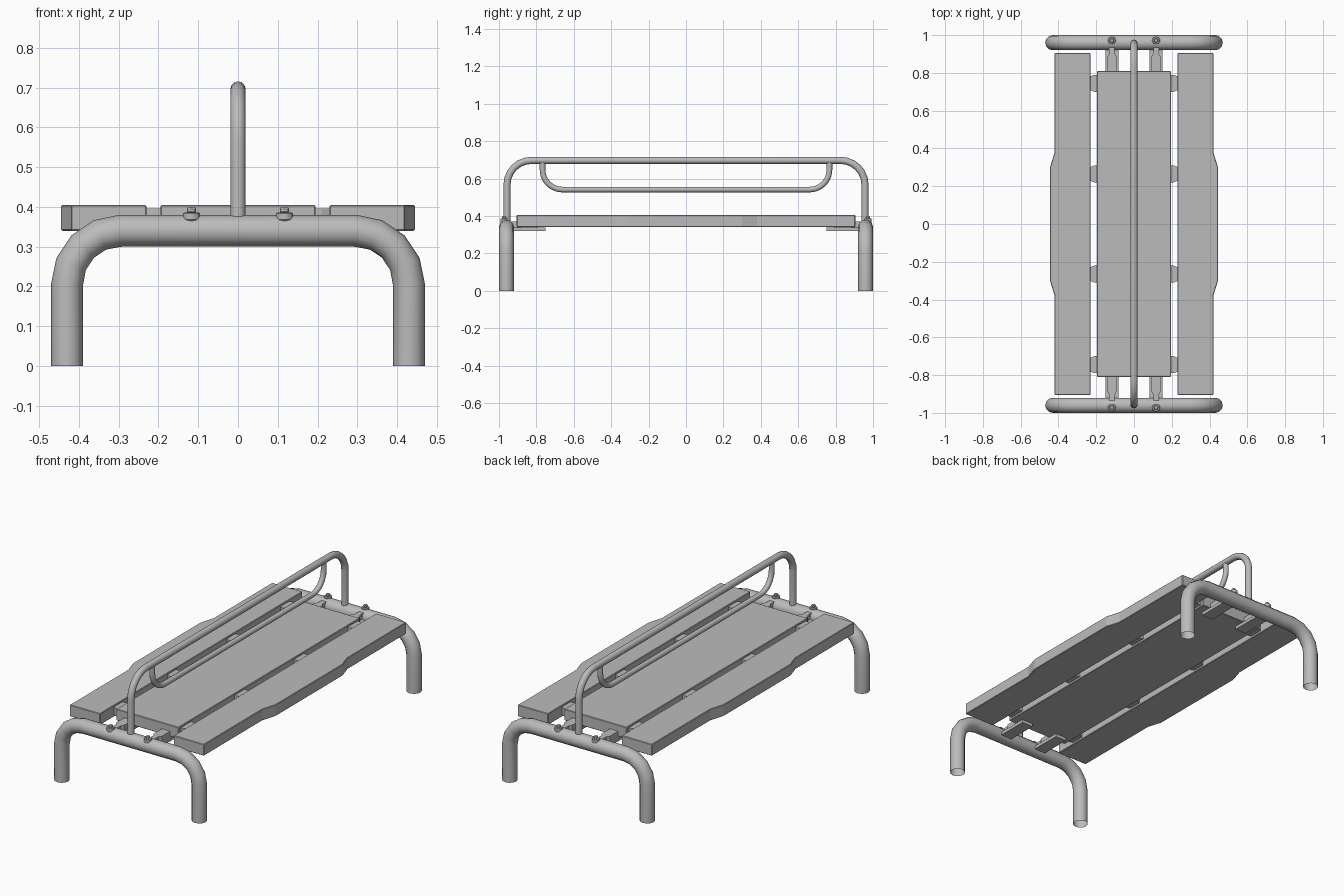
import bpy, bmesh, math
from mathutils import Vector

cube = bpy.data.objects.get("Cube")
if cube:
    bpy.data.objects.remove(cube, do_unlink=True)

GREY = (0.5, 0.5, 0.5, 1)
grey = bpy.data.materials.new("plain grey")
grey.use_nodes = True
grey.diffuse_color = GREY
grey.node_tree.nodes["Principled BSDF"].inputs["Base Color"].default_value = GREY


def select(obj):
    bpy.ops.object.select_all(action='DESELECT')
    obj.select_set(True)
    bpy.context.view_layer.objects.active = obj


def add(name, data):
    obj = bpy.data.objects.new(name, data)
    bpy.context.collection.objects.link(obj)
    data.materials.append(grey)
    return obj


def rounded(corners, radius, steps):
    """Replace every inner corner of a path by an arc."""
    pts = [Vector(c) for c in corners]
    out = [pts[0]]
    for a, b, c in zip(pts, pts[1:], pts[2:]):
        u, v = (a - b).normalized(), (c - b).normalized()
        centre = b + (u + v) * radius
        for i in range(steps + 1):
            t = math.pi / 2 * i / steps
            out.append(centre - v * radius * math.cos(t) - u * radius * math.sin(t))
    return out + [pts[-1]]


def tube(name, corners, thickness, bend, steps):
    curve = bpy.data.curves.new(name, 'CURVE')
    curve.dimensions = '3D'
    curve.bevel_depth = thickness
    curve.bevel_resolution = 4
    path = rounded(corners, bend, steps)
    spline = curve.splines.new('POLY')
    spline.points.add(len(path) - 1)
    for point, co in zip(spline.points, path):
        point.co = (*co, 1)
    obj = add(name, curve)
    select(obj)
    bpy.ops.object.convert(target='MESH')
    bpy.ops.object.shade_smooth_by_angle(angle=math.radians(45))
    return obj


def prism(name, outline, z0, z1, bevel=0):
    """Extrude an outline seen from above between two heights."""
    bm = bmesh.new()
    face = bm.faces.new([bm.verts.new((x, y, z0)) for x, y in outline])
    top = bmesh.ops.extrude_face_region(bm, geom=[face])
    verts = [g for g in top["geom"] if isinstance(g, bmesh.types.BMVert)]
    bmesh.ops.translate(bm, verts=verts, vec=(0, 0, z1 - z0))
    bmesh.ops.recalc_face_normals(bm, faces=bm.faces)
    mesh = bpy.data.meshes.new(name)
    bm.to_mesh(mesh)
    bm.free()
    obj = add(name, mesh)
    if bevel:
        mod = obj.modifiers.new("soft edges", 'BEVEL')
        mod.width = bevel
        mod.segments = 1
    return obj


def box(x0, x1, y0, y1):
    return [(x0, y0), (x1, y0), (x1, y1), (x0, y1)]


def disc(x, y, radius, sides):
    turn = 2 * math.pi / sides
    return [(x + radius * math.cos(i * turn), y + radius * math.sin(i * turn))
            for i in range(sides)]


# Centre board and the two side boards with a widened middle
prism("centre_board", box(-0.195, 0.195, -0.81, 0.81), 0.34, 0.405, 0.003)
for side, s in (("left", 1), ("right", -1)):
    half = [(0.23, 0.905), (0.42, 0.905), (0.42, 0.38), (0.445, 0.3)]
    outline = half + [(x, -y) for x, y in reversed(half)]
    prism(side + "_board", [(s * x, y) for x, y in outline], 0.34, 0.405, 0.003)
    # Short ties bridging the gaps between the boards
    for m in (-1, 1):
        for y, w in ((0.745, 0.045), (0.265, 0.045)):
            tie = [(0.18, y - w), (0.21, y - w), (0.24, y - w + 0.012),
                   (0.24, y + w - 0.012), (0.21, y + w), (0.18, y + w)]
            prism(side + "_tie", [(s * a, m * b) for a, b in tie], 0.352, 0.396)

for end, m in (("front", -1), ("back", 1)):
    # Bent leg frame
    y = m * 0.96
    tube(end + "_leg_frame", [(-0.43, y, 0), (-0.43, y, 0.34), (0.43, y, 0.34),
                              (0.43, y, 0)], 0.04, 0.135, 4)
    for side, s in (("left", 1), ("right", -1)):
        x = s * 0.117
        name = end + "_" + side
        # Support plate below the boards, shaped strap on it, and bolt
        prism(name + "_plate", box(x - 0.035, x + 0.035, m * 0.75, m * 0.93), 0.32, 0.338)
        strap = [(0.026, 0.79), (0.026, 0.885), (0.015, 0.9), (0.015, 0.965)]
        prism(name + "_strap", [(x + a, m * b) for a, b in strap]
              + [(x - a, m * b) for a, b in reversed(strap)], 0.338, 0.37)
        for part, r, n, z0, z1 in (("washer", 0.021, 16, 0.365, 0.386),
                                   ("bolt", 0.013, 6, 0.386, 0.398)):
            prism(name + "_" + part, disc(x, m * 0.972, r, n), z0, z1, 0.003)

# Tall hand rail and the lower rail hanging from it
tube("hand_rail", [(0, -0.957, 0.35), (0, -0.957, 0.697), (0, 0.957, 0.697),
                   (0, 0.957, 0.35)], 0.019, 0.13, 6)
tube("lower_rail", [(0, -0.767, 0.695), (0, -0.767, 0.541), (0, 0.767, 0.541),
                    (0, 0.767, 0.695)], 0.015, 0.105, 6)
